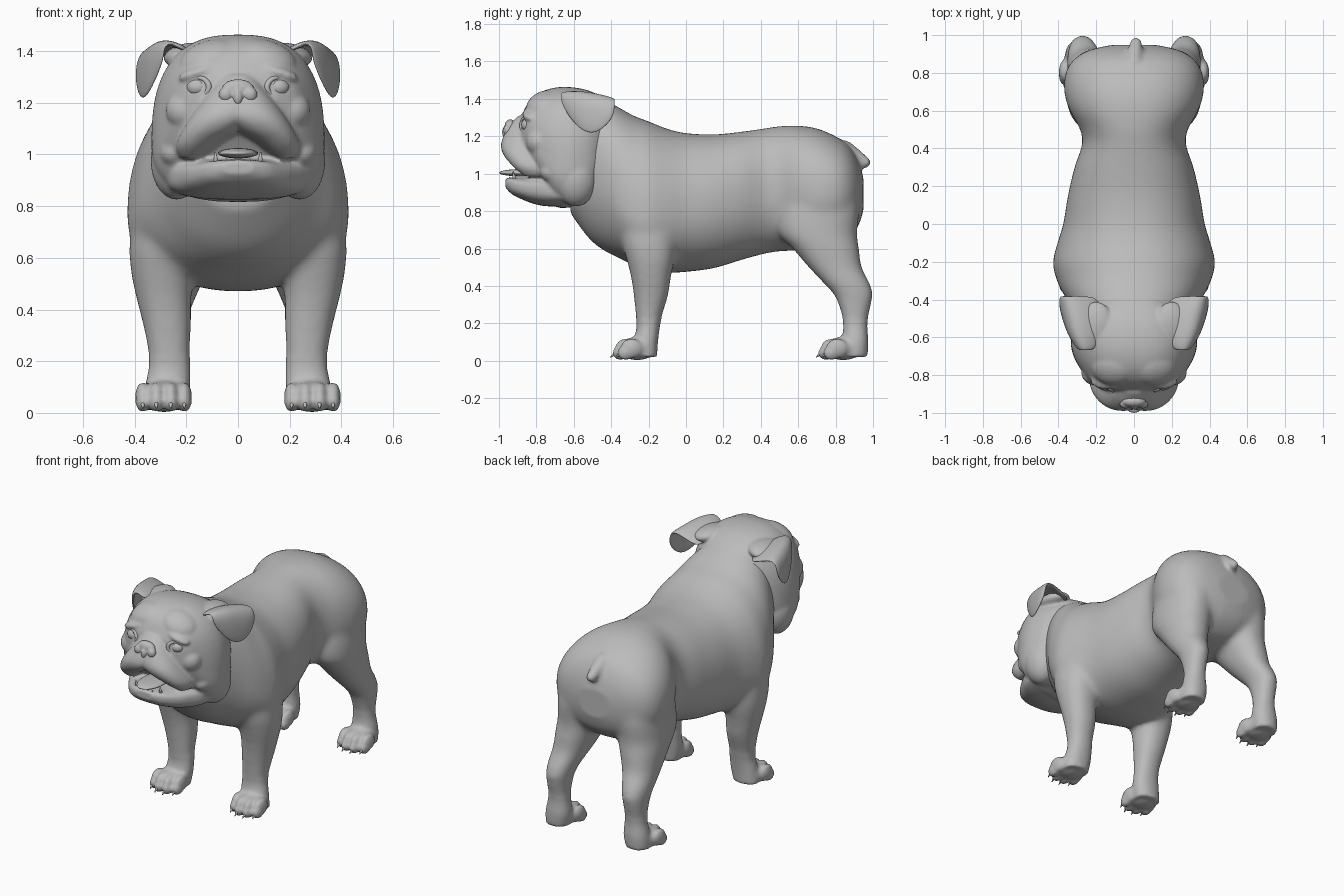
import bpy, bmesh, math
from mathutils import Matrix, Vector, Euler

if "Cube" in bpy.data.objects:
    bpy.data.objects.remove(bpy.data.objects["Cube"])

coat = bpy.data.materials.new("coat_grey")
coat.diffuse_color = (0.5, 0.5, 0.5, 1)
coat.use_nodes = True
coat.node_tree.nodes["Principled BSDF"].inputs["Base Color"].default_value = coat.diffuse_color


def loft(bm, axis, rings, power=2.2, side=1, seg=64, steps=6):
    """Skin rings (s, x_lo, x_hi, lo, hi, mid) along 'y' or 'z', smoothly interpolated."""
    dense = []
    for i in range(len(rings) - 1):
        p0, p1, p2 = rings[max(i - 1, 0)], rings[i], rings[i + 1]
        p3 = rings[min(i + 2, len(rings) - 1)]
        for k in range(steps):
            t = k / steps
            dense.append([0.5 * (2 * b + (c - a) * t + (2 * a - 5 * b + 4 * c - d) * t * t
                                 + (3 * b - a - 3 * c + d) * t ** 3)
                          for a, b, c, d in zip(p0, p1, p2, p3)])
    dense.append(rings[-1])
    loops = []
    for s, x0, x1, lo, hi, mid in dense:
        loop = []
        for j in range(seg):
            a = 2 * math.pi * j / seg
            c, n = math.cos(a), math.sin(a)
            c = math.copysign(abs(c) ** (2 / power), c)
            n = math.copysign(abs(n) ** (2 / power), n)
            x = side * ((x0 + x1) / 2 + c * (x1 - x0) / 2)
            o = mid + n * ((hi - mid) if n > 0 else (mid - lo))
            loop.append(bm.verts.new((x, s, o) if axis == 'y' else (x, o, s)))
        loops.append(loop)
    faces = [bm.faces.new(loops[0]), bm.faces.new(loops[-1])]
    for a, b in zip(loops, loops[1:]):
        for j in range(seg):
            k = (j + 1) % seg
            faces.append(bm.faces.new((a[j], a[k], b[k], b[j])))
    bmesh.ops.recalc_face_normals(bm, faces=faces)


def ball(bm, loc, size, rot=(0, 0, 0)):
    m = Matrix.LocRotScale(Vector(loc), Euler(rot), Vector(size))
    bmesh.ops.create_uvsphere(bm, u_segments=24, v_segments=16, radius=1, matrix=m)


def spike(bm, base, tip, r):
    d = Vector(tip) - Vector(base)
    m = Matrix.Translation((Vector(base) + Vector(tip)) / 2) @ d.to_track_quat('Z', 'Y').to_matrix().to_4x4()
    bmesh.ops.create_cone(bm, cap_ends=True, segments=10, radius1=r, radius2=r * 0.15,
                          depth=d.length, matrix=m)


def finish(bm, name, voxel=0, smooth=0):
    me = bpy.data.meshes.new(name)
    bm.to_mesh(me)
    bm.free()
    ob = bpy.data.objects.new(name, me)
    bpy.context.collection.objects.link(ob)
    bpy.context.view_layer.objects.active = ob
    if voxel:
        r = ob.modifiers.new("fuse", 'REMESH')
        r.mode, r.voxel_size = 'VOXEL', voxel
        s = ob.modifiers.new("soften", 'SMOOTH')
        s.factor, s.iterations = 0.5, smooth
        for mod in ("fuse", "soften"):
            bpy.ops.object.modifier_apply(modifier=mod)
    me = ob.data
    me.materials.clear()
    me.materials.append(coat)
    for p in me.polygons:
        p.use_smooth = True
    return ob


# torso, legs, paws and tail, fused into one skin
body = bmesh.new()
torso = [(-.62, .20, .79, 1.32, 1.08), (-.52, .27, .655, 1.40, 1.02), (-.44, .325, .59, 1.395, .95),
         (-.36, .38, .55, 1.355, .85), (-.28, .415, .51, 1.31, .78), (-.20, .43, .482, 1.28, .76),
         (-.10, .405, .47, 1.24, .78), (0, .375, .475, 1.217, .80), (.15, .35, .495, 1.21, .84),
         (.30, .315, .54, 1.225, .88), (.42, .275, .572, 1.242, .90), (.50, .285, .585, 1.254, .92),
         (.60, .34, .59, 1.257, .92), (.70, .37, .60, 1.242, .90), (.80, .362, .62, 1.20, .90),
         (.87, .32, .66, 1.15, .90), (.92, .24, .72, 1.07, .90), (.948, .12, .80, .98, .90)]
loft(body, 'y', [(y, -w, w, lo, hi, mid) for y, w, lo, hi, mid in torso])

front_leg = [(.95, .14, .36, -.30, -.07), (.80, .14, .405, -.345, -.05), (.65, .15, .42, -.345, -.05),
             (.55, .17, .415, -.32, -.06), (.45, .18, .395, -.295, -.08), (.35, .18, .37, -.28, -.095),
             (.25, .185, .35, -.27, -.125), (.18, .185, .345, -.265, -.14), (.10, .185, .36, -.28, -.15),
             (.02, .20, .37, -.29, -.155)]
hind_leg = [(.95, .08, .33, .54, .91), (.80, .06, .355, .495, .925), (.68, .07, .36, .50, .915),
            (.60, .10, .36, .57, .925), (.50, .14, .355, .655, .94), (.42, .175, .355, .73, .98),
            (.36, .195, .35, .785, 1.0), (.30, .205, .345, .815, .99), (.20, .21, .34, .84, .97),
            (.10, .20, .36, .83, .975), (.02, .21, .365, .80, .97)]
claws = bmesh.new()
for side in (1, -1):
    for leg, paw_y in ((front_leg, -.30), (hind_leg, .80)):
        loft(body, 'z', [(*r, (r[3] + r[4]) / 2) for r in leg], side=side)
        ball(body, (side * .285, paw_y + .04, .065), (.095, .10, .062))
        for i, dx in enumerate((-.08, -.028, .028, .08)):
            x = side * (.288 + dx)
            y = paw_y - (.02 if i in (1, 2) else -.008)
            ball(body, (x, y, .066), (.03, .06, .054))
            ball(body, (x, y - .03, .042), (.029, .045, .04))
            spike(claws, (x, y - .05, .045), (x, y - .085, .018), .013)
for i in range(7):
    t = i / 6
    r = .052 - .02 * t
    ball(body, (.01 * t, .85 + .105 * t, 1.125 - .065 * t), (r, r, r))
skin = finish(body, "body", .012, 5)
# extra softening where legs meet the torso, leaving paws and tail crisp
bm = bmesh.new()
bm.from_mesh(skin.data)
soft = [v for v in bm.verts if v.co.z > .22 and not (v.co.y > .82 and abs(v.co.x) < .08)]
for _ in range(14):
    bmesh.ops.smooth_vert(bm, verts=soft, factor=.5, use_axis_x=True, use_axis_y=True, use_axis_z=True)
bm.to_mesh(skin.data)
bm.free()
finish(claws, "claws")

# skull, muzzle, cheeks and lower jaw
head = bmesh.new()
skull = [(-.36, .14, 1.08, 1.35, 1.22), (-.42, .22, 1.0, 1.393, 1.16), (-.48, .285, .89, 1.427, 1.09),
         (-.54, .32, .835, 1.45, 1.05), (-.62, .335, .82, 1.463, 1.04), (-.70, .32, .83, 1.46, 1.05),
         (-.78, .275, .96, 1.435, 1.11), (-.84, .225, 1.06, 1.385, 1.18), (-.88, .15, 1.11, 1.31, 1.20)]
loft(head, 'y', [(y, -w, w, lo, hi, mid) for y, w, lo, hi, mid in skull], power=2.6)
jaw = [(-.58, .29, .83, .99, .90), (-.72, .265, .825, 1.0, .91), (-.80, .225, .835, .985, .92),
       (-.87, .18, .86, .98, .925), (-.93, .125, .89, .98, .94), (-.965, .06, .925, .975, .95)]
loft(head, 'y', [(y, -w, w, lo, hi, mid) for y, w, lo, hi, mid in jaw], power=2.8)
# each half of the upper muzzle, with the hanging lips parting around the mouth
muzzle = [(1.31, -.06, .075, -.895, -.76), (1.26, -.07, .105, -.945, -.74), (1.21, -.08, .14, -.972, -.72),
          (1.15, -.07, .18, -.99, -.70), (1.10, -.02, .212, -.975, -.69), (1.055, .055, .235, -.94, -.68),
          (1.02, .10, .24, -.905, -.67), (.985, .145, .225, -.86, -.68)]
for s in (1, -1):
    loft(head, 'z', [(z, a, b, f, k, f + .13) for z, a, b, f, k in muzzle], power=2.3, side=s)
    ball(head, (s * .248, -.70, 1.01), (.06, .08, .06))                       # mouth corner
    ball(head, (s * .238, -.59, .975), (.10, .115, .15))                      # jowl
    ball(head, (s * .11, -.76, 1.37), (.12, .10, .065), (.4, s * .3, 0))      # forehead
    ball(head, (s * .15, -.83, 1.318), (.085, .045, .025), (0, s * .3, 0))    # brow
    ball(head, (s * .205, -.785, 1.17), (.075, .07, .075))                    # cheek
    ball(head, (s * .20, -.53, 1.385), (.09, .12, .045), (0, s * .2, 0))      # ear base
finish(head, "head", .009, 7)

# nose with two rounded wings
nose = bmesh.new()
ball(nose, (0, -.94, 1.255), (.062, .03, .036))
ball(nose, (0, -.962, 1.222), (.02, .022, .034))
for s in (1, -1):
    ball(nose, (s * .047, -.953, 1.232), (.028, .024, .03))
finish(nose, "nose", .006, 2)

# tongue and lower teeth
tongue = bmesh.new()
ball(tongue, (0, -.87, 1.005), (.078, .13, .02))
finish(tongue, "tongue")
teeth = bmesh.new()
for s in (1, -1):
    spike(teeth, (s * .085, -.915, .96), (s * .088, -.925, 1.01), .014)
    for x in (.015, .045):
        spike(teeth, (s * x, -.94, .96), (s * x, -.945, .985), .011)
finish(teeth, "teeth")

# eyes and eyelids
eyes = bmesh.new()
for s in (1, -1):
    ball(eyes, (s * .155, -.843, 1.26), (.044, .038, .036))
    bpy.ops.mesh.primitive_torus_add(major_radius=.046, minor_radius=.011, major_segments=28,
                                     minor_segments=10, location=(s * .155, -.857, 1.26),
                                     rotation=(math.pi / 2, 0, s * .5))
    lid = bpy.context.object
    lid.name = "eyelid_right" if s < 0 else "eyelid_left"
    lid.scale = (1.05, .82, 1)
    lid.data.materials.append(coat)
    bpy.ops.object.shade_smooth()
finish(eyes, "eyes")

# folded ears: each row runs from the skull over the fold to the flap edge
ear_rows = [(-.67, (.20, 1.40), (.255, 1.435), (.285, 1.42), (.285, 1.375)),
            (-.59, (.18, 1.40), (.29, 1.45), (.345, 1.405), (.335, 1.245)),
            (-.51, (.17, 1.38), (.305, 1.445), (.37, 1.39), (.368, 1.20)),
            (-.44, (.17, 1.36), (.32, 1.43), (.385, 1.38), (.388, 1.235)),
            (-.38, (.19, 1.34), (.335, 1.405), (.382, 1.385), (.39, 1.31))]
for s in (1, -1):
    ear = bmesh.new()
    grid = [[ear.verts.new((s * x, row[0], z)) for x, z in row[1:]] for row in ear_rows]
    for a, b in zip(grid, grid[1:]):
        for j in range(3):
            quad = (a[j], a[j + 1], b[j + 1], b[j])
            ear.faces.new(quad if s < 0 else quad[::-1])
    ear.normal_update()
    ob = finish(ear, "ear_right" if s < 0 else "ear_left")
    th = ob.modifiers.new("thickness", 'SOLIDIFY')
    th.thickness, th.offset = .022, 0
    ob.modifiers.new("round", 'SUBSURF').levels = 3
    ob.modifiers["round"].render_levels = 3
